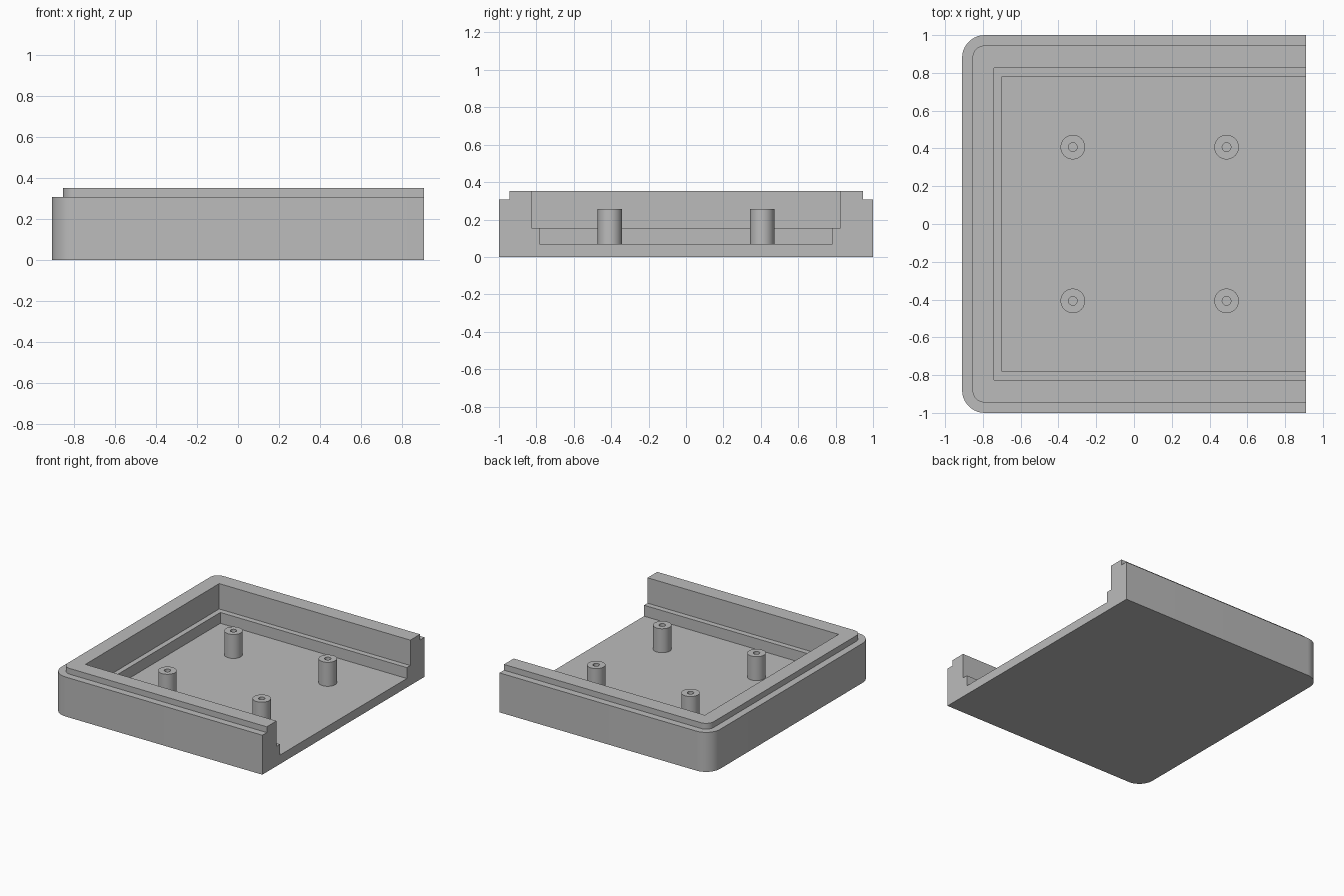
import bpy, bmesh, math

cube = bpy.data.objects.get("Cube")
if cube:
    bpy.data.objects.remove(cube, do_unlink=True)

grey = bpy.data.materials.new("plain grey")
grey.use_nodes = True
grey.diffuse_color = (0.5, 0.5, 0.5, 1)
grey.node_tree.nodes["Principled BSDF"].inputs["Base Color"].default_value = (0.5, 0.5, 0.5, 1)

OPEN_X = 0.91      # open end of the tray
FLOOR_Z = 0.07
STEPS = 10         # segments per rounded corner


def finish(name, bm):
    """Clean the mesh, turn it into an object and shade it."""
    bmesh.ops.remove_doubles(bm, verts=bm.verts, dist=0.0001)
    bmesh.ops.recalc_face_normals(bm, faces=bm.faces)
    mesh = bpy.data.meshes.new(name)
    bm.to_mesh(mesh)
    bm.free()
    mesh.materials.append(grey)
    obj = bpy.data.objects.new(name, mesh)
    bpy.context.collection.objects.link(obj)
    bpy.ops.object.select_all(action='DESELECT')
    obj.select_set(True)
    bpy.context.view_layer.objects.active = obj
    bpy.ops.object.shade_smooth_by_angle(angle=math.radians(30))
    return obj


def u_outline(bm, x, y, r, z):
    """Three-sided outline with two corners of radius r, open at OPEN_X."""
    points = [(OPEN_X, y)]
    for side, start in ((1, 90), (-1, 180)):
        for i in range(STEPS + 1):
            a = math.radians(start + 90 * i / STEPS)
            points.append((x + r + r * math.cos(a), side * (y - r) + r * math.sin(a)))
    points.append((OPEN_X, -y))
    return [bm.verts.new((px, py, z)) for px, py in points]


# Tray: outlines run up the outside, over the lip and down the stepped inside
OUTER = (-0.91, 1.0, 0.12)
LIP = (-0.855, 0.945, 0.065)
INNER = (-0.74, 0.825, 0)
LEDGE = (-0.70, 0.782, 0)
layers = [(OUTER, 0), (OUTER, 0.308), (LIP, 0.308), (LIP, 0.353),
          (INNER, 0.353), (INNER, 0.155), (LEDGE, 0.155), (LEDGE, FLOOR_Z)]
bm = bmesh.new()
rings = [u_outline(bm, *shape, z) for shape, z in layers]
for low, high in zip(rings, rings[1:]):
    for i in range(len(low) - 1):
        bm.faces.new((low[i], low[i + 1], high[i + 1], high[i]))
bm.faces.new(rings[0])                                   # underside
floor = rings[-1]
bm.faces.new((floor[0], floor[STEPS], floor[-2], floor[-1]))
bm.faces.new([r[0] for r in rings] + [r[-1] for r in reversed(rings)])  # open end
finish("tray", bm)


# Standoff: a revolved profile with a screw hole down the middle
def standoff(name, x, y):
    bm = bmesh.new()
    profile = [(0.065, FLOOR_Z), (0.065, 0.257), (0.023, 0.257),
               (0.023, FLOOR_Z + 0.001), (0, FLOOR_Z + 0.001)]
    verts = [bm.verts.new((r, 0, z)) for r, z in profile]
    edges = [bm.edges.new(pair) for pair in zip(verts, verts[1:])]
    bmesh.ops.spin(bm, geom=verts + edges, cent=(0, 0, 0), axis=(0, 0, 1),
                   angle=math.tau, steps=40, use_merge=True)
    finish(name, bm).location = (x, y, 0)


for side, y in (("front", -0.407), ("back", 0.407)):
    standoff(side + "_right_standoff", -0.324, y)
    standoff(side + "_left_standoff", 0.49, y)
